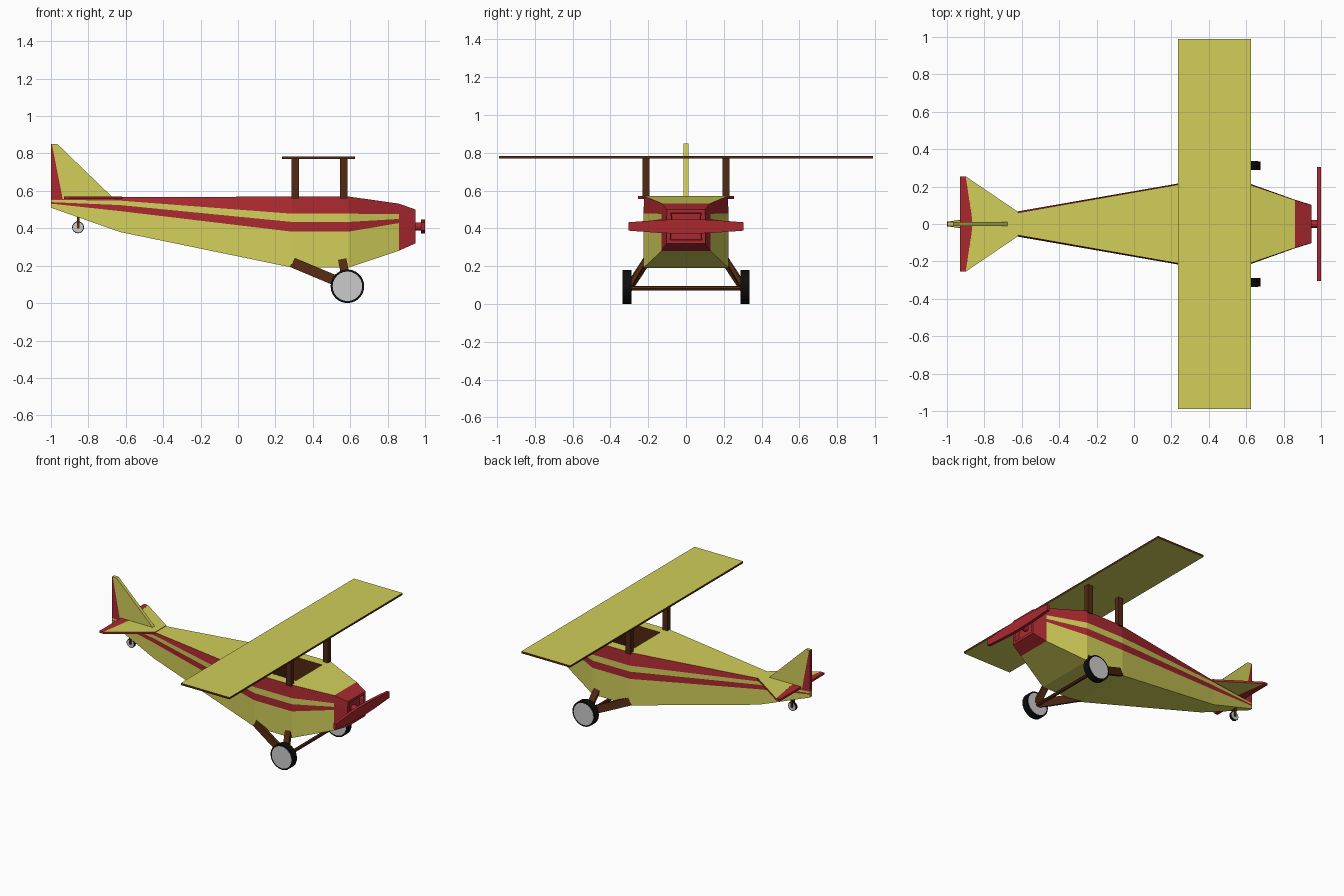
import bpy, bmesh
from math import radians
from mathutils import Vector, Matrix

if "Cube" in bpy.data.objects:
    bpy.data.objects.remove(bpy.data.objects["Cube"])


def material(name, rgb):
    m = bpy.data.materials.new(name)
    m.diffuse_color = (*rgb, 1)
    m.use_nodes = True
    m.node_tree.nodes["Principled BSDF"].inputs["Base Color"].default_value = m.diffuse_color
    return m


YELLOW = material("yellow", (0.64, 0.62, 0.10))
RED = material("red", (0.40, 0.022, 0.03))
BROWN = material("brown", (0.085, 0.022, 0.006))
BLACK = material("black", (0.004, 0.004, 0.004))


def finish(name, bm, mats):
    bmesh.ops.recalc_face_normals(bm, faces=bm.faces)
    me = bpy.data.meshes.new(name)
    bm.to_mesh(me)
    bm.free()
    for m in mats:
        me.materials.append(m)
    ob = bpy.data.objects.new(name, me)
    bpy.context.collection.objects.link(ob)
    return ob


def plate(name, pts, axis, lo, hi, face_mat, edge_mat):
    """Flat outline extruded along one axis (0, 1 or 2), with its own edge colour."""
    bm = bmesh.new()
    verts = []
    for p in pts:
        c = list(p)
        c.insert(axis, lo)
        verts.append(bm.verts.new(c))
    f = bm.faces.new(verts)
    ext = bmesh.ops.extrude_face_region(bm, geom=[f])["geom"]
    move = Vector((0, 0, 0))
    move[axis] = hi - lo
    bmesh.ops.translate(bm, vec=move, verts=[g for g in ext if isinstance(g, bmesh.types.BMVert)])
    bm.normal_update()
    for f in bm.faces:
        f.material_index = 0 if abs(f.normal[axis]) > 0.9 else 1
    return finish(name, bm, [face_mat, edge_mat])


def beam(name, p, q, w, d, mat):
    """Box from p to q; w lies in the side plane, d across it."""
    p, q = Vector(p), Vector(q)
    n = (q - p).normalized()
    u = n.cross(Vector((0, 1, 0))).normalized()
    v = n.cross(u)
    rot = Matrix((u, v, n)).transposed().to_4x4()
    size = Matrix.Diagonal((w, d, (q - p).length, 1))
    bm = bmesh.new()
    bmesh.ops.create_cube(bm, size=1, matrix=Matrix.Translation((p + q) / 2) @ rot @ size)
    return finish(name, bm, [mat])


def cylinder(name, centre, r, length, axis, mats, segs=24):
    turn = Matrix.Rotation(radians(90), 4, 'X' if axis == 'Y' else 'Y')
    bm = bmesh.new()
    bmesh.ops.create_cone(bm, cap_ends=True, segments=segs, radius1=r, radius2=r,
                          depth=length, matrix=Matrix.Translation(centre) @ turn)
    return finish(name, bm, mats)


# Fuselage: x, top half width, half width, then heights of bottom, stripe edges and top
stations = [
    (-1.00, 0.010, 0.012, 0.510, 0.532, 0.540, 0.552, 0.556),
    (-0.63, 0.058, 0.066, 0.380, 0.492, 0.524, 0.548, 0.566),
    (0.29, 0.220, 0.226, 0.190, 0.382, 0.434, 0.478, 0.570),
    (0.59, 0.220, 0.226, 0.190, 0.382, 0.434, 0.478, 0.570),
    (0.86, 0.128, 0.130, 0.280, 0.428, 0.450, 0.477, 0.532),
    (0.95, 0.100, 0.102, 0.320, 0.420, 0.440, 0.460, 0.500),
]
bm = bmesh.new()
rings = []
for x, top, wide, *zs in stations:
    side = [(top if i == 4 else wide, z) for i, z in enumerate(zs)]
    loop = side + [(-y, z) for y, z in reversed(side)]
    rings.append([bm.verts.new((x, y, z)) for y, z in loop])
stripe = [0, 1, 0, 1, 0, 1, 0, 1, 0, 0]
for s in range(len(rings) - 1):
    a, b = rings[s], rings[s + 1]
    for i in range(10):
        j = (i + 1) % 10
        f = bm.faces.new((a[i], a[j], b[j], b[i]))
        f.material_index = 1 if s == 4 else stripe[i]
        if s == 2 and i == 4:
            cockpit = f
bm.faces.new(rings[0])
nose = bm.faces.new(rings[-1])
nose.material_index = 1
bmesh.ops.recalc_face_normals(bm, faces=bm.faces)

# Recessed nose
bmesh.ops.inset_individual(bm, faces=[nose], thickness=0.025, depth=0)
bmesh.ops.inset_individual(bm, faces=[nose], thickness=0.004, depth=-0.03)

# Sunken cockpit
bmesh.ops.inset_individual(bm, faces=[cockpit], thickness=0.03, depth=0)
for v in cockpit.verts:
    v.co.y *= 0.75
well = bmesh.ops.inset_individual(bm, faces=[cockpit], thickness=0.003, depth=-0.2)["faces"]
for f in well + [cockpit]:
    f.material_index = 2
finish("fuselage", bm, [YELLOW, RED, BROWN])

# Wing
plate("wing", [(0.235, -0.99), (0.625, -0.99), (0.625, 0.99), (0.235, 0.99)],
      2, 0.770, 0.784, YELLOW, BROWN)

# Tail surfaces
plate("fin", [(-1, 0.55), (-0.936, 0.55), (-0.995, 0.85), (-0.965, 0.85), (-0.67, 0.565), (-0.67, 0.55)],
      1, -0.012, 0.012, YELLOW, YELLOW)
plate("rudder", [(-1, 0.55), (-0.936, 0.55), (-0.994, 0.85), (-1, 0.85)],
      1, -0.012, 0.012, RED, RED)
for s, label in ((1, "left"), (-1, "right")):
    plate(label + "_stabilizer",
          [(-0.62, 0), (-0.62, s * 0.065), (-0.90, s * 0.255), (-0.865, s * 0.025), (-0.865, 0)],
          2, 0.556, 0.570, YELLOW, RED)
    plate(label + "_elevator",
          [(-0.90, s * 0.255), (-0.93, s * 0.255), (-0.93, s * 0.010), (-0.863, s * 0.010)],
          2, 0.556, 0.570, RED, RED)

    # Wing struts
    for x, part in ((0.305, "rear"), (0.565, "front")):
        beam(f"{label}_{part}_wing_strut", (x, s * 0.211, 0.56), (x, s * 0.211, 0.772),
             0.04, 0.036, BROWN)

    # Landing gear legs
    beam(label + "_rear_gear_leg", (0.29, s * 0.215, 0.218), (0.585, s * 0.296, 0.094), 0.055, 0.02, BROWN)
    beam(label + "_front_gear_leg", (0.557, s * 0.215, 0.235), (0.585, s * 0.296, 0.094), 0.045, 0.02, BROWN)

    # Main wheels
    cylinder(label + "_tyre", (0.585, s * 0.312, 0.09), 0.09, 0.046, 'Y', [BLACK])
    cylinder(label + "_wheel_disc", (0.585, s * 0.312, 0.09), 0.079, 0.049, 'Y', [])

cylinder("axle", (0.585, 0, 0.083), 0.012, 0.6, 'Y', [BROWN], 8)

# Tail wheel
cylinder("tail_tyre", (-0.855, 0, 0.405), 0.032, 0.016, 'Y', [BLACK], 16)
cylinder("tail_wheel_disc", (-0.855, 0, 0.405), 0.028, 0.019, 'Y', [], 16)
for s, label in ((1, "left"), (-1, "right")):
    beam(label + "_tail_wheel_fork", (-0.855, s * 0.013, 0.465), (-0.855, s * 0.013, 0.40),
         0.014, 0.007, BROWN)

# Propeller
half = [(0.305, 0.022), (0.16, 0.033), (0.05, 0.038)]
upper = half + [(-y, z) for y, z in reversed(half)]
outline = [(y, 0.41 + z) for y, z in upper] + [(y, 0.41 - z) for y, z in reversed(upper)]
plate("propeller", outline, 0, 0.978, 1.0, RED, RED)
cylinder("propeller_shaft", (0.95, 0, 0.41), 0.022, 0.064, 'X', [RED], 12)
